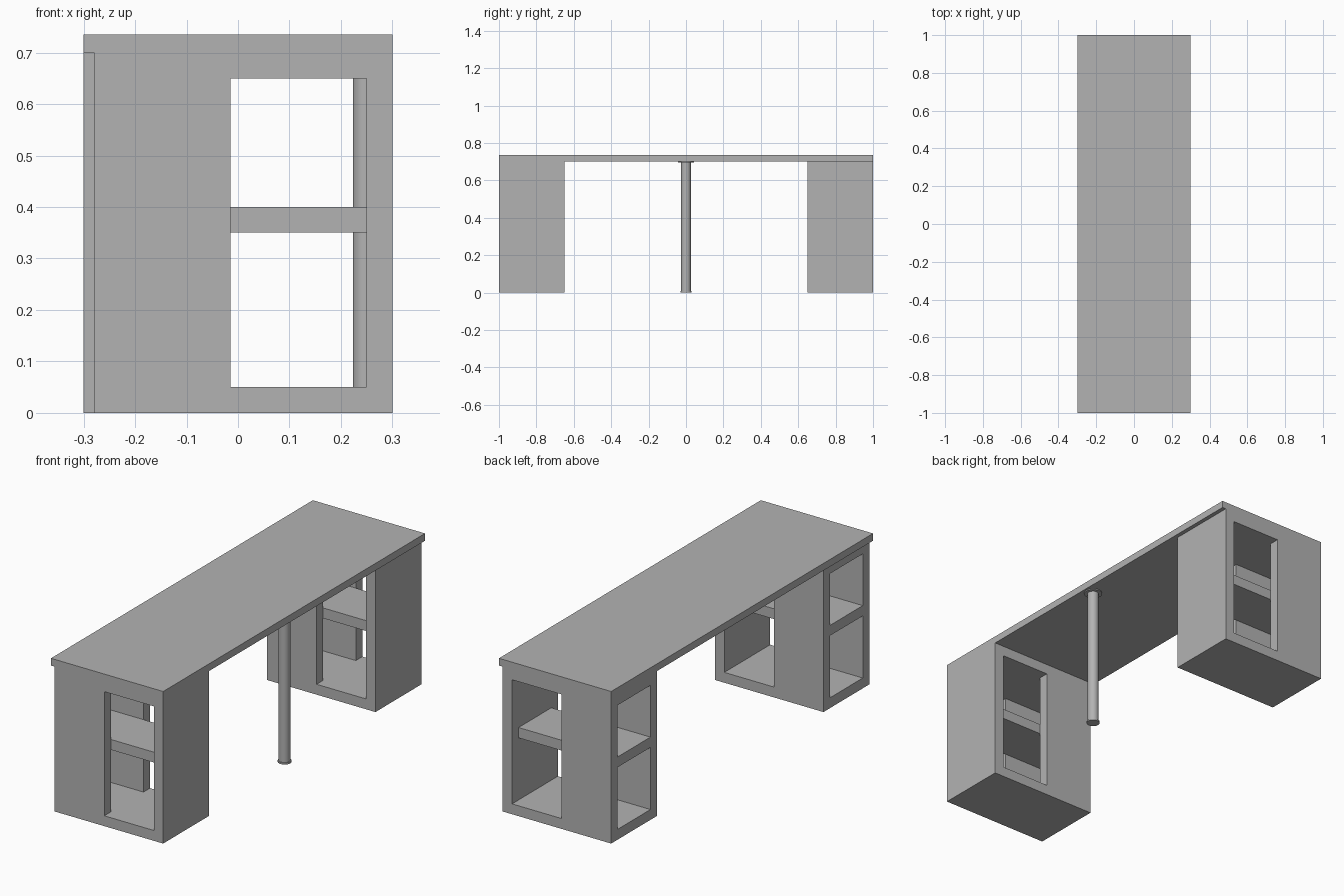
import bpy
from mathutils import Vector

cube = bpy.data.objects.get("Cube")
if cube:
    bpy.data.objects.remove(cube, do_unlink=True)

GREY = (0.45, 0.45, 0.45, 1)
mat = bpy.data.materials.new("plain grey")
mat.use_nodes = True
mat.diffuse_color = GREY
mat.node_tree.nodes["Principled BSDF"].inputs["Base Color"].default_value = GREY

T = 0.05          # panel thickness
TOP_Z = 0.70      # underside of the worktop


def box(name, low, high):
    """Axis-aligned box between two corners."""
    low, high = Vector(low), Vector(high)
    bpy.ops.mesh.primitive_cube_add(size=1, location=(low + high) / 2)
    ob = bpy.context.object
    ob.name = name
    ob.scale = high - low
    bpy.ops.object.transform_apply(location=False, rotation=False, scale=True)
    ob.data.materials.append(mat)
    return ob


def cut(ob, low, high):
    """Remove a box-shaped volume from an object."""
    cutter = box("cutter", low, high)
    cutter.hide_render = True
    mod = ob.modifiers.new("cut", 'BOOLEAN')
    mod.operation = 'DIFFERENCE'
    mod.solver = 'EXACT'
    mod.object = cutter
    bpy.context.view_layer.objects.active = ob
    bpy.ops.object.modifier_apply(modifier=mod.name)
    bpy.data.objects.remove(cutter, do_unlink=True)


def cabinet(prefix, x0, y0):
    """Hollow pedestal, open through its y sides and in two cells on -x."""
    x1, y1 = x0 + 0.58, y0 + 0.35
    left, right = x0 + T, x1 - T
    near, far = y0 + T, y1 - T
    shelf_low, shelf_high = 0.35, 0.35 + T
    roof = TOP_Z - T
    body = box(prefix + "_cabinet", (x0, y0, 0), (x1, y1, TOP_Z))
    cut(body, (left, near, T), (right, far, roof))
    # opening running through both y panels
    cut(body, (x0 + 0.265, y0 - T, T), (right, y1 + T, roof))
    # two cells in the side panel
    for low, high in ((T, shelf_low), (shelf_high, roof)):
        cut(body, (x0 - T, near, low), (left + T, far, high))
    box(prefix + "_shelf", (left, near, shelf_low), (right, far, shelf_high))


def disc(name, radius, z0, z1):
    """Upright cylinder on the leg axis."""
    bpy.ops.mesh.primitive_cylinder_add(
        vertices=32, radius=radius, depth=z1 - z0, location=(0.249, 0, (z0 + z1) / 2))
    ob = bpy.context.object
    ob.name = name
    ob.data.materials.append(mat)
    bpy.ops.object.shade_smooth_by_angle()


# worktop
box("worktop", (-0.3, -1, TOP_Z), (0.3, 1, TOP_Z + 0.035))

# pedestals, offset from each other
cabinet("front", -0.28, -1)
cabinet("back", -0.30, 0.65)

# round centre leg with foot and mounting plate
disc("leg", 0.026, 0.005, TOP_Z - 0.005)
disc("leg_foot", 0.03, 0, 0.008)
disc("leg_mounting_plate", 0.042, TOP_Z - 0.005, TOP_Z)
